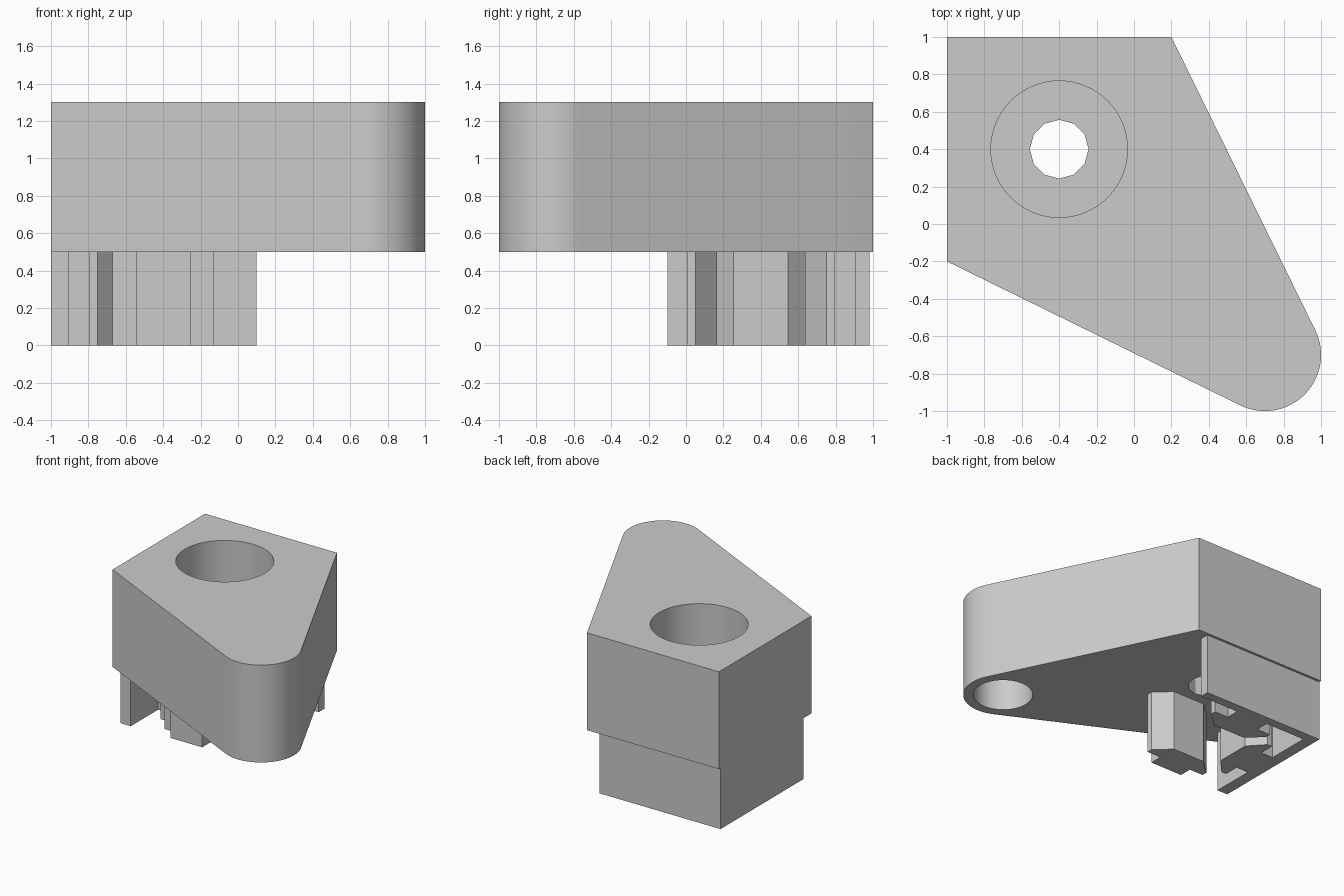
import bpy, bmesh, math
from mathutils import Matrix, Vector

default = bpy.data.objects.get("Cube")
if default:
    bpy.data.objects.remove(default, do_unlink=True)

# Single plastic colour
GREY = (0.6, 0.6, 0.6, 1.0)
grey = bpy.data.materials.new("light grey")
grey.use_nodes = True
grey.diffuse_color = GREY
grey.node_tree.nodes["Principled BSDF"].inputs["Base Color"].default_value = GREY

BASE, TOP = 0.5, 1.3                 # underside and top of the body
BOLT = Vector((-0.4, 0.4))           # bolt axis
FOOT = Vector((0.7, -0.7))           # centre of the rounded tip


def prism(name, outline, z0, z1):
    """Extrude a flat outline between two heights."""
    bm = bmesh.new()
    face = bm.faces.new([bm.verts.new((x, y, z0)) for x, y in outline])
    ext = bmesh.ops.extrude_face_region(bm, geom=[face])
    verts = [g for g in ext["geom"] if isinstance(g, bmesh.types.BMVert)]
    bmesh.ops.translate(bm, verts=verts, vec=(0, 0, z1 - z0))
    bmesh.ops.recalc_face_normals(bm, faces=bm.faces)
    mesh = bpy.data.meshes.new(name)
    bm.to_mesh(mesh)
    bm.free()
    mesh.materials.append(grey)
    obj = bpy.data.objects.new(name, mesh)
    bpy.context.collection.objects.link(obj)
    return obj


def arc(centre, radius, start, end, steps):
    return [centre + radius * Vector((math.cos(a), math.sin(a)))
            for a in (start + (end - start) * i / steps for i in range(steps + 1))]


def activate(obj):
    bpy.ops.object.select_all(action='DESELECT')
    obj.select_set(True)
    bpy.context.view_layer.objects.active = obj


def cut_hole(obj, centre, radius, sides, z0, z1):
    """Drill a round hole with a temporary cutter."""
    cutter = prism("hole_cutter", arc(centre, radius, 0, math.tau, sides)[:-1], z0, z1)
    cutter.hide_render = True
    mod = obj.modifiers.new("hole", 'BOOLEAN')
    mod.operation = 'DIFFERENCE'
    mod.solver = 'EXACT'
    mod.object = cutter
    activate(obj)
    bpy.ops.object.modifier_apply(modifier=mod.name)
    bpy.data.objects.remove(cutter, do_unlink=True)


# Body: square corner whose sides run tangent to a rounded tip
tip_radius = 0.3
corner = Vector((0.2, 1.0))
to_corner = corner - FOOT
tangent = math.atan2(to_corner.y, to_corner.x) - math.acos(tip_radius / to_corner.length)
tip = arc(FOOT, tip_radius, -math.pi / 2 - tangent, tangent, 40)
body = prism("body", [(-1, 1), (-1, -0.2)] + tip + [corner], BASE, TOP)

# Counterbore, bolt hole and blind foot socket
cut_hole(body, BOLT, 0.365, 64, 0.74, TOP + 0.1)
cut_hole(body, BOLT, 0.157, 12, BASE - 0.1, 0.8)
cut_hole(body, FOOT, 0.223, 64, BASE - 0.1, 1.1)
activate(body)
bpy.ops.object.shade_smooth_by_angle(angle=math.radians(29))

# L-shaped skirt along the left and back edges
prism("skirt", [(-1, 0.98), (-1, -0.1), (-0.905, -0.1), (-0.905, 0.905),
                (0.1, 0.905), (0.1, 0.98)], 0, BASE)


# T-shaped keys pointing at the bolt axis
def slot_key(name, degrees, root):
    half = [(root, 0.145), (0.395, 0.145), (0.395, 0.27), (0.35, 0.27), (0.235, 0.145)]
    outline = half + [(d, -w) for d, w in reversed(half)]
    turn = Matrix.Rotation(math.radians(degrees), 2)
    prism(name, [BOLT + turn @ Vector(p) for p in outline], 0, BASE)


for name, degrees, root in (("back_key", 90, 0.51),
                            ("side_key", 180, 0.51),
                            ("front_key", 270, 0.5)):
    slot_key(name, degrees, root)
